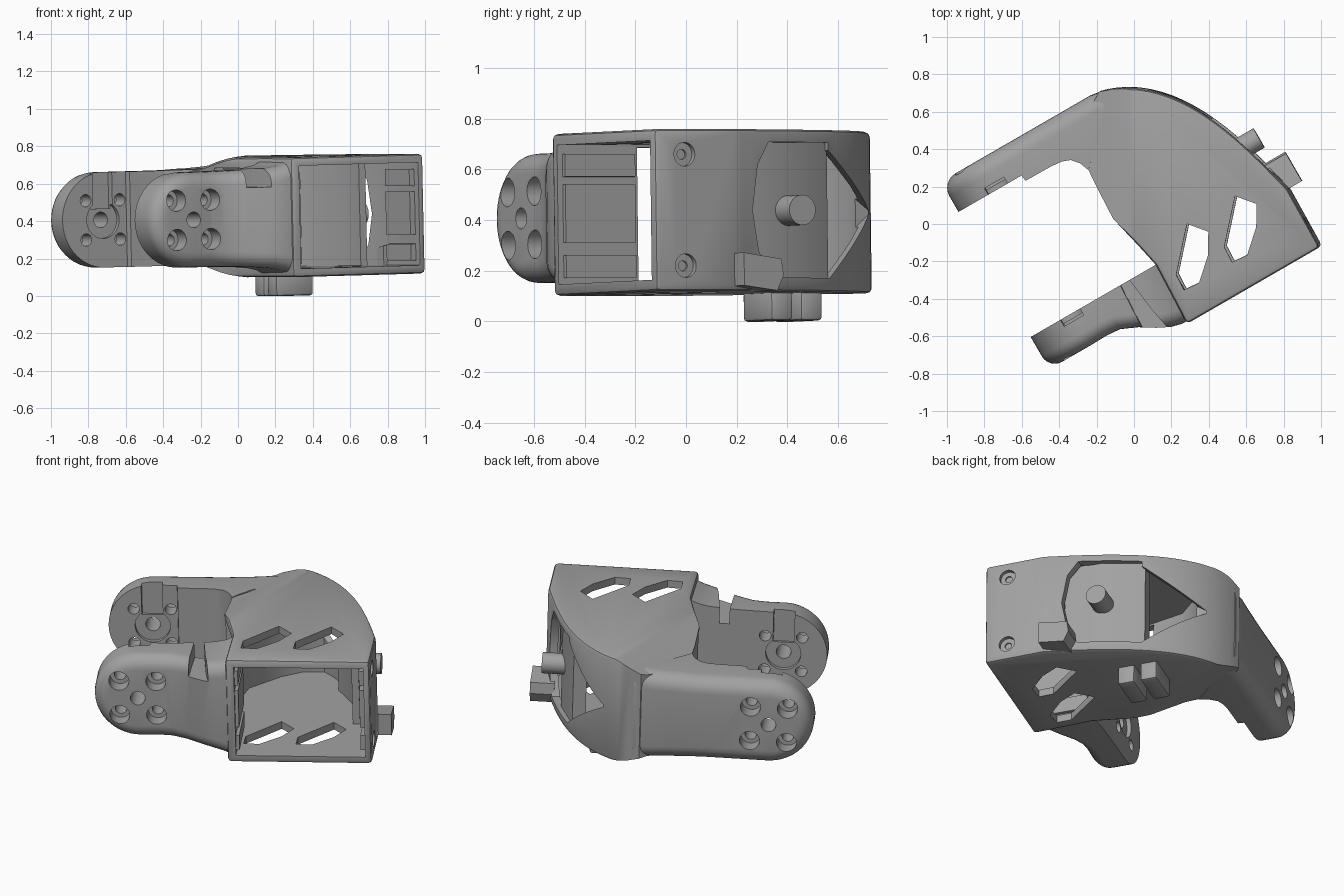
import bpy, bmesh, math
from mathutils import Matrix, Vector
from mathutils.geometry import interpolate_bezier

cube = bpy.data.objects.get("Cube")
if cube:
    bpy.data.objects.remove(cube, do_unlink=True)

ZC = 0.42   # mid height of the bracket
PLACE = (Matrix.Rotation(math.radians(30), 4, "Z")
         @ Matrix.Translation((0.01, 0, 0)) @ Matrix.Rotation(-0.025, 4, "Y"))

grey = bpy.data.materials.new("plain grey")
grey.use_nodes = True
grey.diffuse_color = (0.36, 0.36, 0.36, 1)
grey.node_tree.nodes["Principled BSDF"].inputs["Base Color"].default_value = (0.36, 0.36, 0.36, 1)


def make(name, bm):
    bmesh.ops.recalc_face_normals(bm, faces=bm.faces)
    mesh = bpy.data.meshes.new(name)
    bm.to_mesh(mesh)
    bm.free()
    mesh.materials.append(grey)
    obj = bpy.data.objects.new(name, mesh)
    bpy.context.collection.objects.link(obj)
    return obj


def prism(name, pts, lo, hi, axis="z"):
    """Extrude a 2D outline along z (points u, v) or along u (points v, z)."""
    bm = bmesh.new()
    spot = (lambda p, t: (p[0], p[1], t)) if axis == "z" else (lambda p, t: (t, p[0], p[1]))
    face = bm.faces.new([bm.verts.new(spot(p, lo)) for p in pts])
    ext = bmesh.ops.extrude_face_region(bm, geom=[face])["geom"]
    move = Vector(spot((0, 0), hi - lo))
    bmesh.ops.translate(bm, vec=move, verts=[g for g in ext if isinstance(g, bmesh.types.BMVert)])
    return make(name, bm)


def box(name, u, v, z):
    return prism(name, [(u[0], v[0]), (u[1], v[0]), (u[1], v[1]), (u[0], v[1])], *z)


def rod(name, centre, r, length, axis):
    bm = bmesh.new()
    turn = Matrix.Rotation(math.pi / 2, 4, "X" if axis == "v" else "Y")
    bmesh.ops.create_cone(bm, cap_ends=True, segments=32, radius1=r, radius2=r,
                          depth=length, matrix=Matrix.Translation(centre) @ turn)
    return make(name, bm)


def apply_mod(obj, kind, **settings):
    mod = obj.modifiers.new(kind, kind)
    for key, value in settings.items():
        setattr(mod, key, value)
    bpy.context.view_layer.objects.active = obj
    bpy.ops.object.modifier_apply(modifier=mod.name)


def bevel(obj, width, segments=2):
    apply_mod(obj, "BEVEL", width=width, segments=segments,
              limit_method="ANGLE", angle_limit=math.radians(50))


def cut(obj, *cutters):
    for c in cutters:
        apply_mod(obj, "BOOLEAN", operation="DIFFERENCE", solver="EXACT", object=c)
        bpy.data.objects.remove(c, do_unlink=True)


def arm(name, stations, r):
    """Round-ended arm; stations after the tip are (u, inner v, outer v, half height)."""
    cu, rad, steps = -0.525, 0.255, 14
    vi, vo = stations[0][1:3]
    side = 1 if vo > vi else -1
    layers = [(0, None)] + [(r * (1 - math.cos(t)), r * (1 - math.sin(t)))
                            for t in [k * math.pi / 12 for k in range(7)]]
    bm = bmesh.new()
    rings = []
    for inset, drop in layers:
        rows = []
        for k in range(steps):
            a = 0.04 + (math.pi / 2 - 0.04) * k / steps
            rows.append((cu - (rad - inset) * math.cos(a), vi, vo, (rad - inset) * math.sin(a)))
        rows += [(u, i, o, h - inset) for u, i, o, h in stations]
        ring = [[], []]
        for u, i, o, h in rows:
            v = i if drop is None else o - side * drop
            for half, s in zip(ring, (1, -1)):
                half.append(bm.verts.new((u, v, ZC + s * h)))
        rings.append(ring)
    n = len(rings[0][0])
    loops = [top + bottom[::-1] for top, bottom in rings]
    for a, b in zip(loops, loops[1:]):
        for k in range(2 * n):
            m = (k + 1) % (2 * n)
            bm.faces.new((a[k], a[m], b[m], b[k]))
    for top, bottom in (rings[0], rings[-1]):
        for k in range(n - 1):
            bm.faces.new((top[k], top[k + 1], bottom[k + 1], bottom[k]))
    return make(name, bm)


def drill_arm(obj, inner, outer):
    # centre bore, bearing recess, insertion slot and four counterbored screw holes
    cu, side = -0.53, 1 if outer > inner else -1
    cut(obj, rod("bore", (cu, inner, ZC), 0.042, 0.9, "v"),
        rod("recess", (cu, inner, ZC), 0.1, 0.05, "v"),
        box("slot", (cu - 0.06, cu + 0.06), sorted((inner - side * 0.1, inner + side * 0.04)),
            (ZC + 0.06, 0.8)))
    for du in (-0.105, 0.105):
        for dz in (-0.105, 0.105):
            spot = (cu + du, inner, ZC + dz)
            head = (cu + du, outer, ZC + dz)
            cut(obj, rod("screw", spot, 0.033, 0.9, "v"), rod("head", head, 0.057, 0.18, "v"))


# Upper arm, thickening where it joins the body
rear_arm = arm("rear_arm", [
    (-0.525, 0.525, 0.712, 0.255), (-0.385, 0.525, 0.712, 0.255), (-0.38, 0.49, 0.712, 0.255),
    (-0.22, 0.488, 0.712, 0.255), (-0.16, 0.482, 0.712, 0.255), (-0.115, 0.465, 0.712, 0.256),
    (-0.08, 0.425, 0.712, 0.257), (-0.06, 0.37, 0.712, 0.258), (-0.03, 0.40, 0.712, 0.26),
    (0.05, 0.47, 0.712, 0.262), (0.14, 0.5, 0.712, 0.268), (0.24, 0.53, 0.695, 0.28)], 0.09)
drill_arm(rear_arm, 0.525, 0.712)

# Lower arm, flaring outwards to the body corner
front_arm = arm("front_arm", [
    (-0.525, -0.247, -0.446, 0.255), (-0.42, -0.247, -0.443, 0.255), (-0.34, -0.247, -0.45, 0.256),
    (-0.25, -0.247, -0.49, 0.258), (-0.17, -0.247, -0.54, 0.262), (-0.1, -0.247, -0.575, 0.268),
    (-0.04, -0.247, -0.59, 0.28), (0.018, -0.247, -0.592, 0.305)], 0.08)
drill_arm(front_arm, -0.247, -0.446)
cut(front_arm, prism("cable_notch", [(-0.218, -0.2), (-0.17, -0.2), (-0.14, -0.44),
                                     (-0.1, -0.65), (-0.24, -0.65), (-0.23, -0.45)], 0.585, 0.9))

# Hollow body with its curved back
back = interpolate_bezier(Vector((0.812, -0.25, 0)), Vector((0.74, 0.03, 0)),
                          Vector((0.63, 0.59, 0)), Vector((0.2, 0.705, 0)), 20)
body = prism("body", [(-0.014, -0.604), (0.806, -0.604)] + [p.xy for p in back] + [
    (0.05, 0.62), (-0.04, 0.48), (-0.06, 0.37), (-0.068, 0.25), (-0.075, 0.08), (-0.03, -0.11),
    (0, -0.25)], 0.1, 0.74)
bevel(body, 0.022)

# Slope the body down to arm height on the rear arm side, above and below
slope = [(0.5, 0.672), (0.2, 0.675), (0.15, 0.693), (0.1, 0.712), (0.05, 0.726), (0, 0.735),
         (-0.06, 0.742), (-0.06, 1), (0.5, 1)]
for flip in (False, True):
    pts = [(x, 2 * ZC - z) for x, z in slope] if flip else slope
    wedge = prism("slope", pts, -0.3, 1.2, "u")
    wedge.data.transform(Matrix.Rotation(math.radians(60), 4, "Z"))
    cut(body, wedge)

cut(body, prism("cavity", [
    (0.035, -0.7), (0.77, -0.7), (0.77, -0.25), (0.69, 0.03), (0.63, 0.19), (0.57, 0.34),
    (0.5, 0.46), (0.44, 0.53), (0.32, 0.53), (0.2, 0.46), (0.03, 0.3), (-0.025, 0.08),
    (0.035, -0.2)], 0.145, 0.695))
cut(body,
    prism("back_window", [(-0.06, 0.155), (0.28, 0.155), (0.6, 0.42), (0.28, 0.66), (0.28, 0.69),
                          (-0.06, 0.69), (-0.12, 0.6), (-0.15, 0.42), (-0.12, 0.26)], 0.42, 1.0, "u"),
    box("inner_window", (-0.2, 0.1), (-0.24, 0.11), (0.16, 0.685)))

# Slanted vents through both plates
vent = [(0.254, -0.141), (0.332, -0.234), (0.27, -0.34), (0.153, -0.446), (0.064, -0.439), (0.068, -0.348)]
for shift in (0, 0.297):
    cut(body, prism("vent", [(u + shift, v) for u, v in vent], -0.1, 1))

# Screw holes in the back wall
for z in (0.2, 0.64):
    cut(body, rod("screw_head", (0.82, -0.47, z), 0.047, 0.07, "u"),
        rod("screw_hole", (0.8, -0.47, z), 0.02, 0.2, "u"))

# Folded panel with peg behind the back window
prism("window_panel", [(0.70, -0.16), (0.70, 0.06), (0.615, 0.29), (0.54, 0.29), (0.66, 0.06),
                       (0.66, -0.16)], 0.13, 0.71)
peg = rod("peg", (0.74, 0.064, ZC), 0.06, 0.14, "u")

# Guide rails on the cavity side walls
for z in (0.17, 0.31, 0.57):
    top = z + (0.23 if z == 0.31 else 0.09)
    box("left_rail", (0.74, 0.775), (-0.56, -0.3), (z, top))
    box("right_rail", (0.03, 0.055), (-0.58, -0.26), (z, top))

# Hook on the back wall
hook = prism("hook", [(-0.25, 0.12), (-0.1, 0.1), (-0.07, 0.16), (-0.08, 0.225), (-0.25, 0.25)],
             0.75, 0.888, "u")

# Split cable clip under the body
for v in (0.09, 0.225):
    clip = box("cable_clip", (0.28, 0.51), (v, v + 0.1), (-0.009, 0.11))
    bevel(clip, 0.015)

# Shade and place every part
for obj in list(bpy.context.scene.objects):
    if obj.type == "MESH" and obj.data.materials and obj.data.materials[0] == grey:
        obj.matrix_world = PLACE
        bpy.ops.object.select_all(action="DESELECT")
        obj.select_set(True)
        bpy.context.view_layer.objects.active = obj
        bpy.ops.object.shade_smooth_by_angle(angle=math.radians(35))
